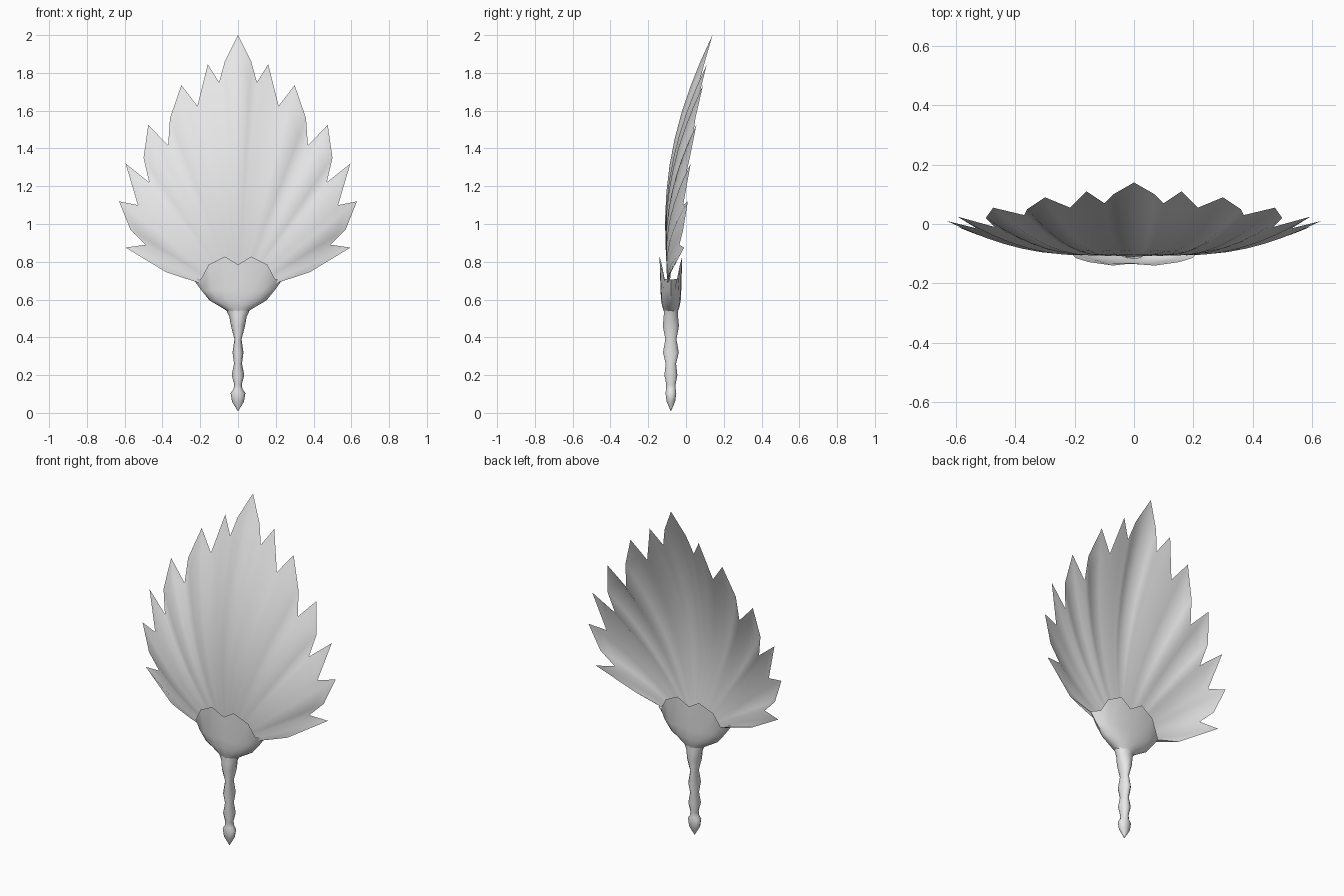
import bpy, bmesh, math

if "Cube" in bpy.data.objects:
    bpy.data.objects.remove(bpy.data.objects["Cube"], do_unlink=True)

grey = bpy.data.materials.new("pale_grey")
grey.use_nodes = True
grey.diffuse_color = (0.8, 0.8, 0.8, 1)
grey.node_tree.nodes["Principled BSDF"].inputs["Base Color"].default_value = (0.8, 0.8, 0.8, 1)

AXIS_Y = -0.08


def finish(name, bm, angle):
    bmesh.ops.remove_doubles(bm, verts=bm.verts, dist=0.0005)
    bmesh.ops.recalc_face_normals(bm, faces=bm.faces)
    mesh = bpy.data.meshes.new(name)
    bm.to_mesh(mesh)
    bm.free()
    mesh.materials.append(grey)
    obj = bpy.data.objects.new(name, mesh)
    bpy.context.collection.objects.link(obj)
    bpy.ops.object.select_all(action='DESELECT')
    obj.select_set(True)
    bpy.context.view_layer.objects.active = obj
    bpy.ops.object.shade_smooth_by_angle(angle=math.radians(angle))
    return obj


def bridge(bm, rings, closed):
    """Skin neighbouring rows of points with quads."""
    rows = [[bm.verts.new(p) for p in ring] for ring in rings]
    n = len(rows[0])
    for a, b in zip(rows, rows[1:]):
        for i in range(n if closed else n - 1):
            j = (i + 1) % n
            bm.faces.new((a[i], a[j], b[j], b[i]))


def ellipse(rx, ry, z, n):
    turn = 2 * math.pi / n
    return [(rx * math.cos(i * turn), AXIS_Y + ry * math.sin(i * turn), z) for i in range(n)]


# Leaf fan: half of the toothed outline, mirrored, filled with curved rays
half = [(0, 2.0, .14), (.07, 1.86, .10), (.10, 1.75, .07), (.16, 1.845, .11),
        (.215, 1.625, .055), (.30, 1.735, .09), (.36, 1.56, .05), (.37, 1.415, .03),
        (.475, 1.525, .055), (.50, 1.35, .02), (.47, 1.22, -.01), (.595, 1.32, .025),
        (.53, 1.10, -.015), (.63, 1.12, .01), (.57, .97, -.015), (.49, .89, -.035),
        (.595, .875, -.01), (.38, .745, -.08), (.21, .70, -.085)]
outline = [(-x, z, y) for x, z, y in reversed(half[1:])] + half
ROOT_Z, ROOT_Y, STEPS = 0.62, -0.088, 10


def leaf_point(tip, s):
    x, z, y = tip
    dip = 0.033 * math.hypot(x, z - ROOT_Z) * math.sin(math.pi * s)
    return (x * s, ROOT_Y + (y - ROOT_Y) * s ** 2.3 - dip, ROOT_Z + (z - ROOT_Z) * s)


bm = bmesh.new()
bridge(bm, [[leaf_point(t, s / STEPS) for t in outline] for s in range(1, STEPS + 1)], False)
bmesh.ops.contextual_create(bm, geom=[])
root = bm.verts.new((0, ROOT_Y, ROOT_Z))
bm.verts.ensure_lookup_table()
for i in range(len(outline) - 1):
    bm.faces.new((root, bm.verts[i], bm.verts[i + 1]))
finish("leaf_fan", bm, 60)

# Cup: flattened calyx with a scalloped rim, open at the top
quarter = [(.235, 0, .705), (.195, .035, .71), (.155, .048, .785), (.07, .06, .828), (0, .052, .785)]
back = quarter + [(-x, y, z) for x, y, z in reversed(quarter[:-1])]
rim = back + [(x, -y, z) for x, y, z in reversed(back[1:-1])]
rim = [(x, AXIS_Y + y, z) for x, y, z in rim]
n = len(rim)
rings = [ellipse(.05, .036, .535, n), ellipse(.09, .045, .56, n),
         ellipse(.15, .052, .595, n), ellipse(.195, .055, .65, n), rim]
bm = bmesh.new()
bridge(bm, rings, True)
finish("cup", bm, 50)

# Handle: knobbly oval stem ending in a pointed bud (z, half width, half depth)
profile = [(.01, .001, .001), (.06, .032, .024), (.105, .039, .03), (.125, .024, .027),
           (.15, .02, .026), (.20, .033, .036), (.26, .021, .029), (.32, .029, .044),
           (.39, .019, .031), (.46, .037, .045), (.51, .046, .04), (.56, .07, .038)]
bm = bmesh.new()
bridge(bm, [ellipse(rx, ry, z, 10) for z, rx, ry in profile], True)
finish("handle", bm, 50)
